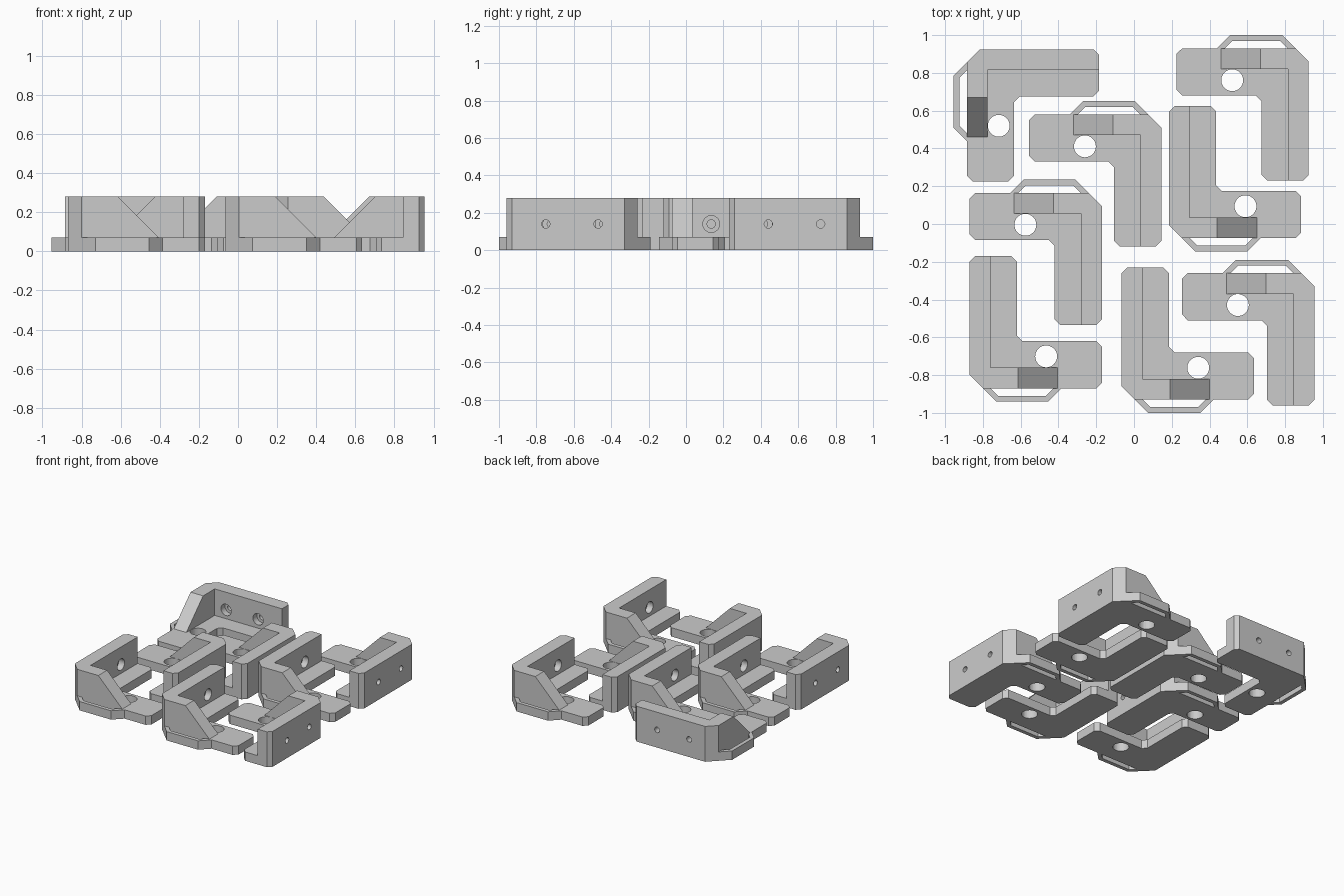
import bpy, bmesh, math
from mathutils import Matrix

if "Cube" in bpy.data.objects:
    bpy.data.objects.remove(bpy.data.objects["Cube"], do_unlink=True)

BASE, TOP, SIZE, ARM, WALL = 0.07, 0.28, 0.70, 0.25, 0.11
CHAMFER, BEVEL = 0.07, 0.03
RAMP_LOW, RAMP_HIGH = -0.465, -0.255

grey = bpy.data.materials.new("plain_grey")
grey.use_nodes = True
colour = (0.6, 0.6, 0.6, 1)
grey.diffuse_color = colour
grey.node_tree.nodes["Principled BSDF"].inputs["Base Color"].default_value = colour


def mesh_from(bm, name):
    bmesh.ops.recalc_face_normals(bm, faces=bm.faces[:])
    mesh = bpy.data.meshes.new(name)
    bm.to_mesh(mesh)
    bm.free()
    return mesh


def prism(name, outline, z0, z1, top_outline=None):
    """Solid between a lower outline and an upper one."""
    bm = bmesh.new()
    low = [bm.verts.new((x, y, z0)) for x, y in outline]
    high = [bm.verts.new((x, y, z1)) for x, y in top_outline or outline]
    bm.faces.new(low[::-1])
    bm.faces.new(high)
    for i in range(len(low)):
        j = (i + 1) % len(low)
        bm.faces.new((low[i], low[j], high[j], high[i]))
    return mesh_from(bm, name)


def drill(name, centres, radius, depth, axis="Z"):
    """Round cutters at the given centres."""
    bm = bmesh.new()
    turn = Matrix.Rotation(math.pi / 2, 4, "Y") if axis == "X" else Matrix()
    for c in centres:
        bmesh.ops.create_cone(bm, cap_ends=True, segments=32, radius1=radius,
                              radius2=radius, depth=depth,
                              matrix=Matrix.Translation(c) @ turn)
    ob = bpy.data.objects.new(name, mesh_from(bm, name))
    ob.hide_render = True
    bpy.context.collection.objects.link(ob)
    return ob


def cut(mesh, cutters):
    """Subtract the cutters from a mesh and tidy up."""
    ob = bpy.data.objects.new("blank", mesh)
    bpy.context.collection.objects.link(ob)
    for c in cutters:
        mod = ob.modifiers.new(c.name, "BOOLEAN")
        mod.operation, mod.solver, mod.object = "DIFFERENCE", "EXACT", c
    graph = bpy.context.evaluated_depsgraph_get()
    result = bpy.data.meshes.new_from_object(ob.evaluated_get(graph))
    for o in [ob] + cutters:
        bpy.data.objects.remove(o, do_unlink=True)
    return result


# L-shaped base plate, outer corner at the origin, with a round hole
b = BEVEL
base = prism("base_plate", [
    (0, -CHAMFER), (-CHAMFER, 0), (b - SIZE, 0), (-SIZE, -b),
    (-SIZE, b - ARM), (b - SIZE, -ARM), (-ARM - b, -ARM), (-ARM, -ARM - b),
    (-ARM, b - SIZE), (b - ARM, -SIZE), (-b, -SIZE), (0, b - SIZE)], 0, BASE)
base = cut(base, [drill("rod_hole", [(-0.405, -0.169, BASE / 2)], 0.058, 0.3)])


# Side wall and ramped gusset in one piece, with counterbored screw holes
def wall_outline(ramp_x):
    return [(0, -CHAMFER), (-CHAMFER, 0), (ramp_x, 0), (ramp_x, -WALL),
            (-WALL, -WALL), (-WALL, -SIZE), (-b, -SIZE), (0, b - SIZE)]


upright = prism("upright", wall_outline(RAMP_LOW), BASE, TOP, wall_outline(RAMP_HIGH))
screws = [(-WALL, y, 0.14) for y in (-0.21, -0.49)]
upright = cut(upright, [drill("screw_bore", screws, 0.022, 0.4, "X"),
                        drill("screw_head", screws, 0.045, 0.1, "X")])

# Thin strap loop beside the gusset
loop = prism("strap_loop", [
    (-0.485, 0), (-0.415, 0.07), (-0.14, 0.07), (-0.07, 0),
    (-0.112, 0), (-0.152, 0.04), (-0.403, 0.04), (-0.443, 0)], 0, BASE)

for mesh in (base, upright, loop):
    mesh.materials.clear()
    mesh.materials.append(grey)
    for p in mesh.polygons:
        p.material_index = 0

# Eight brackets: outer corner position and turn in degrees
layout = [(0.925, 0.93, 0), (0.145, 0.58, 0), (-0.17, 0.165, 0), (0.955, -0.26, 0),
          (0.185, -0.075, 180), (-0.87, -0.87, 180), (-0.065, -0.93, 180),
          (-0.885, 0.925, 90)]
for n, (x, y, angle) in enumerate(layout, 1):
    for part, mesh in (("base_plate", base), ("upright", upright), ("strap_loop", loop)):
        ob = bpy.data.objects.new(f"bracket_{n}_{part}", mesh)
        ob.location = (x, y, 0)
        ob.rotation_euler.z = math.radians(angle)
        bpy.context.collection.objects.link(ob)
